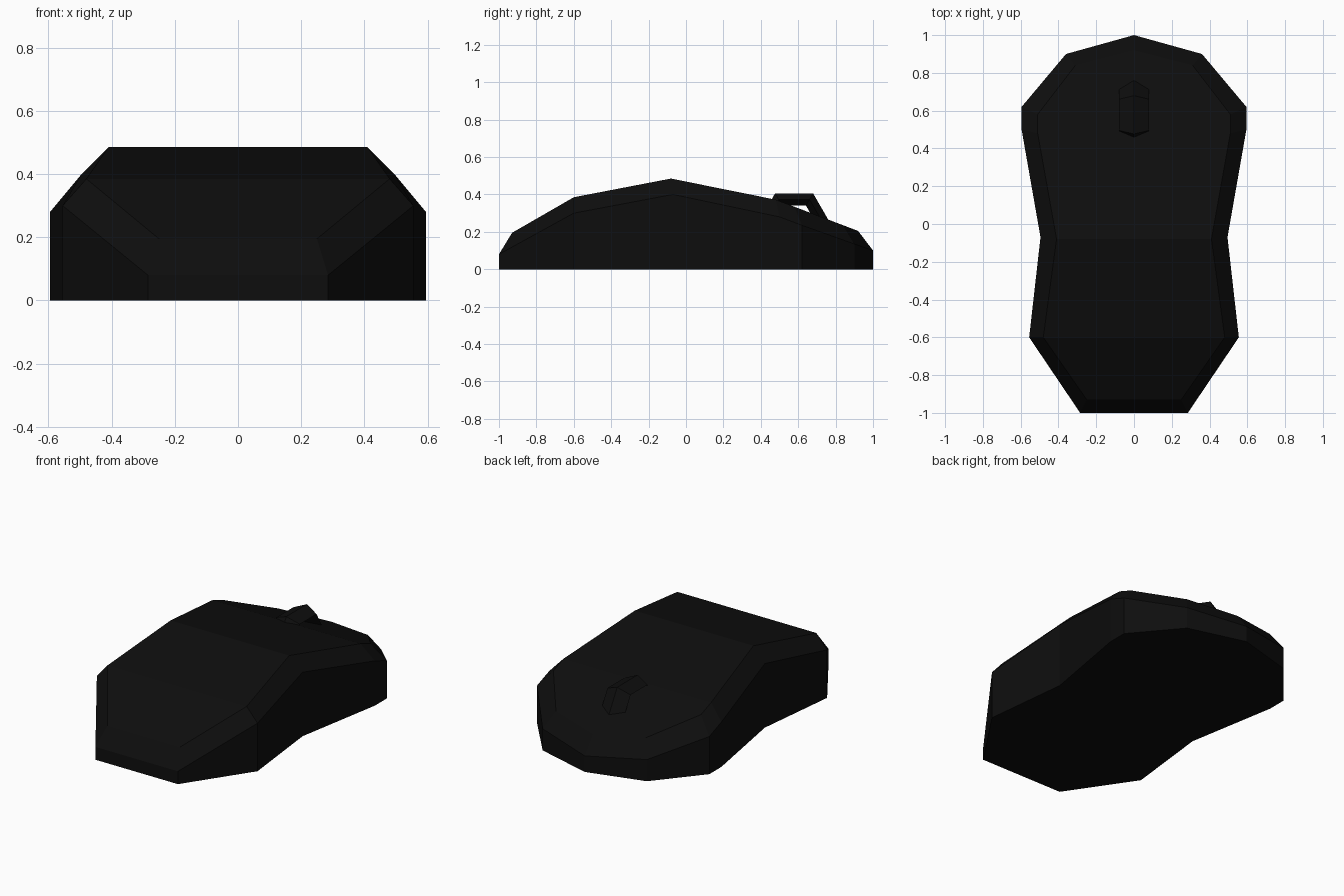
import bpy, bmesh, math

if "Cube" in bpy.data.objects:
    bpy.data.objects.remove(bpy.data.objects["Cube"])

black = bpy.data.materials.new("matte black")
black.diffuse_color = (0.0042, 0.0042, 0.0042, 1)
black.use_nodes = True
black.node_tree.nodes["Principled BSDF"].inputs["Base Color"].default_value = black.diffuse_color


def finish(name, bm):
    bmesh.ops.recalc_face_normals(bm, faces=bm.faces)
    me = bpy.data.meshes.new(name)
    bm.to_mesh(me)
    bm.free()
    me.materials.append(black)
    ob = bpy.data.objects.new(name, me)
    bpy.context.collection.objects.link(ob)
    return ob


# Shell: half outline (x, y, z of wall top) and inset bevel edge (x, y, z)
rows = [
    ((0.285, -1.0, 0.08), (0.25, -0.93, 0.195)),
    ((0.555, -0.6, 0.30), (0.48, -0.60, 0.385)),
    ((0.495, -0.07, 0.40), (0.41, -0.08, 0.485)),
    ((0.595, 0.5, 0.28), (0.51, 0.48, 0.372)),
    ((0.595, 0.62, 0.235), (0.51, 0.58, 0.334)),
    ((0.36, 0.9, 0.135), (0.31, 0.84, 0.235)),
    ((0.0, 1.0, 0.10), (0.0, 0.92, 0.205)),
]
bm = bmesh.new()


def ring(pick):
    right = [bm.verts.new(pick(r)) for r in rows]
    left = [bm.verts.new((-pick(r)[0],) + tuple(pick(r)[1:])) for r in rows[:-1]]
    return right + left[::-1]


base = ring(lambda r: (r[0][0], r[0][1], 0))
wall = ring(lambda r: r[0])
crown = ring(lambda r: r[1])
n = len(base)
for low, high in ((base, wall), (wall, crown)):
    for i in range(n):
        j = (i + 1) % n
        bm.faces.new((low[i], low[j], high[j], high[i]))
# Top strips across the width, then the sloping nose and the underside
for i in range(3):
    bm.faces.new((crown[i], crown[i + 1], crown[n - 2 - i], crown[n - 1 - i]))
bm.faces.new(crown[3:n - 3])
bm.faces.new(base)
finish("mouse_body", bm)

# Scroll wheel: six-sided ring with a diamond cross-section
bm = bmesh.new()
section = [(0, 0.203), (0.08, 0.165), (0, 0.127), (-0.08, 0.165)]
loops = []
for k in range(6):
    a = math.radians(60 * k)
    loops.append([bm.verts.new((x, 0.578 + r * math.cos(a), 0.23 + r * math.sin(a)))
                  for x, r in section])
for k in range(6):
    p, q = loops[k], loops[(k + 1) % 6]
    for i in range(4):
        j = (i + 1) % 4
        bm.faces.new((p[i], p[j], q[j], q[i]))
finish("scroll_wheel", bm)
